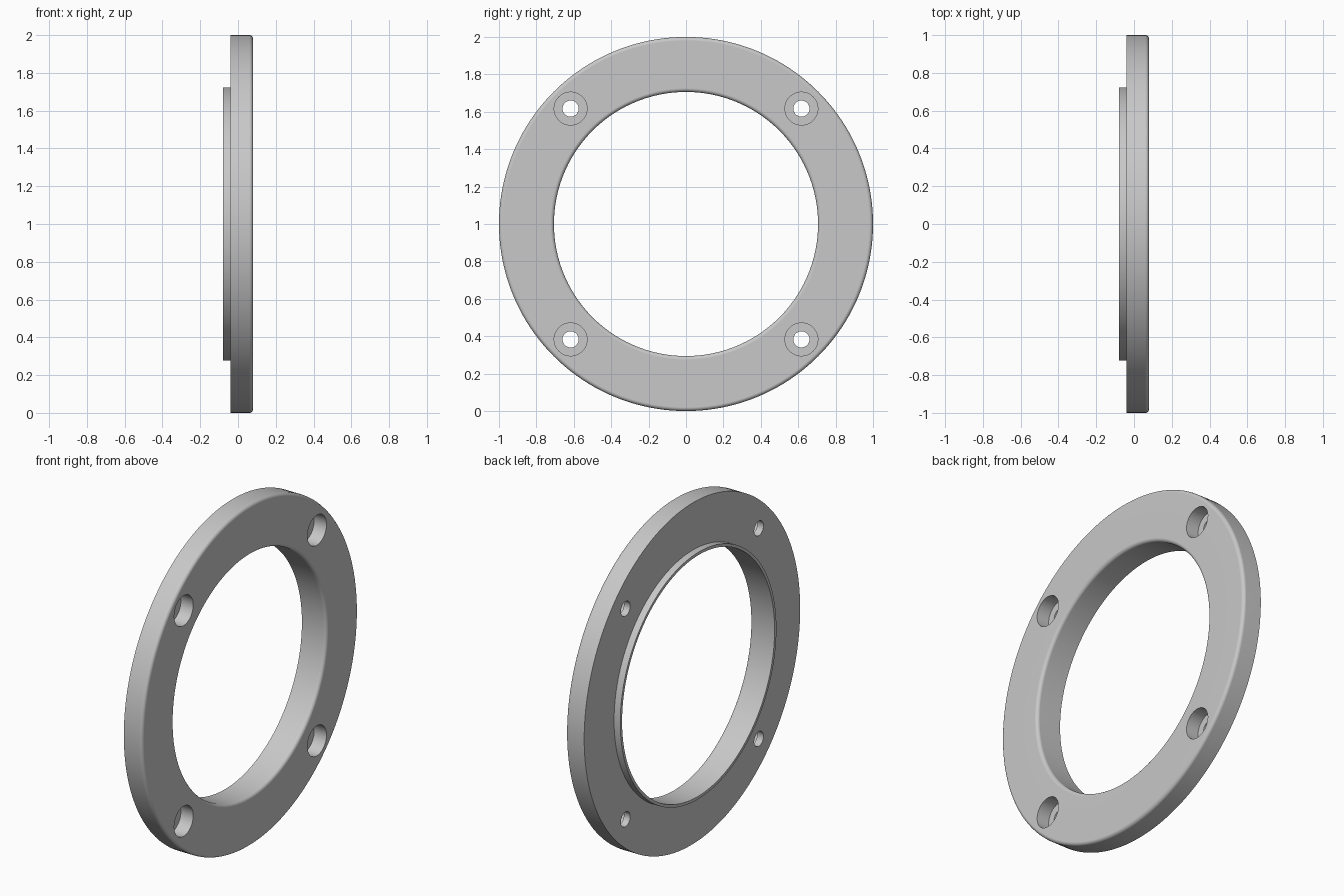
import bpy
import bmesh
import math
from mathutils import Matrix, Vector

cube = bpy.data.objects.get("Cube")
if cube:
    bpy.data.objects.remove(cube, do_unlink=True)

OUTER, BORE, LIP = 1.0, 0.706, 0.723
BACK, STEP, FRONT = -0.08, -0.04, 0.08
FILLET = 0.02
HOLE, COUNTERBORE, FLOOR, OFFSET = 0.043, 0.088, 0.0, 0.617

metal = bpy.data.materials.new("plain grey")
grey = (0.58, 0.58, 0.58, 1)
metal.diffuse_color = grey
metal.use_nodes = True
metal.node_tree.nodes["Principled BSDF"].inputs["Base Color"].default_value = grey


def arc(x, r, start, end, steps=6):
    """Quarter-round points in the (x, radius) plane."""
    angles = [math.radians(start + (end - start) * i / steps) for i in range(steps + 1)]
    return [(x + FILLET * math.cos(a), r + FILLET * math.sin(a)) for a in angles]


def lathe(name, profile, steps, centre, closed):
    """Spin an (x, radius) profile around the x axis."""
    bm = bmesh.new()
    verts = [bm.verts.new((x, 0, r)) for x, r in profile]
    edges = [bm.edges.new(pair) for pair in zip(verts, verts[1:])]
    if closed:
        edges.append(bm.edges.new((verts[-1], verts[0])))
    bmesh.ops.spin(bm, geom=verts + edges, cent=(0, 0, 0), axis=(1, 0, 0),
                   angle=math.tau, steps=steps)
    bmesh.ops.remove_doubles(bm, verts=bm.verts, dist=1e-5)
    bmesh.ops.recalc_face_normals(bm, faces=bm.faces)
    bmesh.ops.transform(bm, matrix=Matrix.Translation(Vector(centre)), verts=bm.verts)
    mesh = bpy.data.meshes.new(name)
    bm.to_mesh(mesh)
    bm.free()
    mesh.materials.append(metal)
    obj = bpy.data.objects.new(name, mesh)
    bpy.context.collection.objects.link(obj)
    return obj


# Flange ring with rounded front edges and a locating lip behind
section = [(BACK, BORE), (BACK, LIP), (STEP, LIP), (STEP, OUTER)]
section += arc(FRONT - FILLET, OUTER - FILLET, 90, 0)
section += arc(FRONT - FILLET, BORE + FILLET, 0, -90)
ring = lathe("flange_ring", section, 160, (0, 0, 1), True)

bpy.ops.object.select_all(action="DESELECT")
bpy.context.view_layer.objects.active = ring
ring.select_set(True)

# Four counterbored screw holes
bolt = [(-0.2, 0), (-0.2, HOLE), (FLOOR, HOLE), (FLOOR, COUNTERBORE),
        (0.2, COUNTERBORE), (0.2, 0)]
for sy in (-1, 1):
    for sz in (-1, 1):
        cutter = lathe("screw_hole_cutter", bolt, 48,
                       (0, sy * OFFSET, 1 + sz * OFFSET), False)
        cutter.hide_render = True
        cut = ring.modifiers.new("screw_hole", "BOOLEAN")
        cut.operation = "DIFFERENCE"
        cut.solver = "EXACT"
        cut.object = cutter
        bpy.ops.object.modifier_apply(modifier=cut.name)
        bpy.data.objects.remove(cutter, do_unlink=True)

# Smooth curves, crisp machined edges and flat faces
bpy.ops.object.shade_smooth_by_angle(angle=math.radians(30))
flat = ring.modifiers.new("flat_faces", "WEIGHTED_NORMAL")
flat.keep_sharp = True
